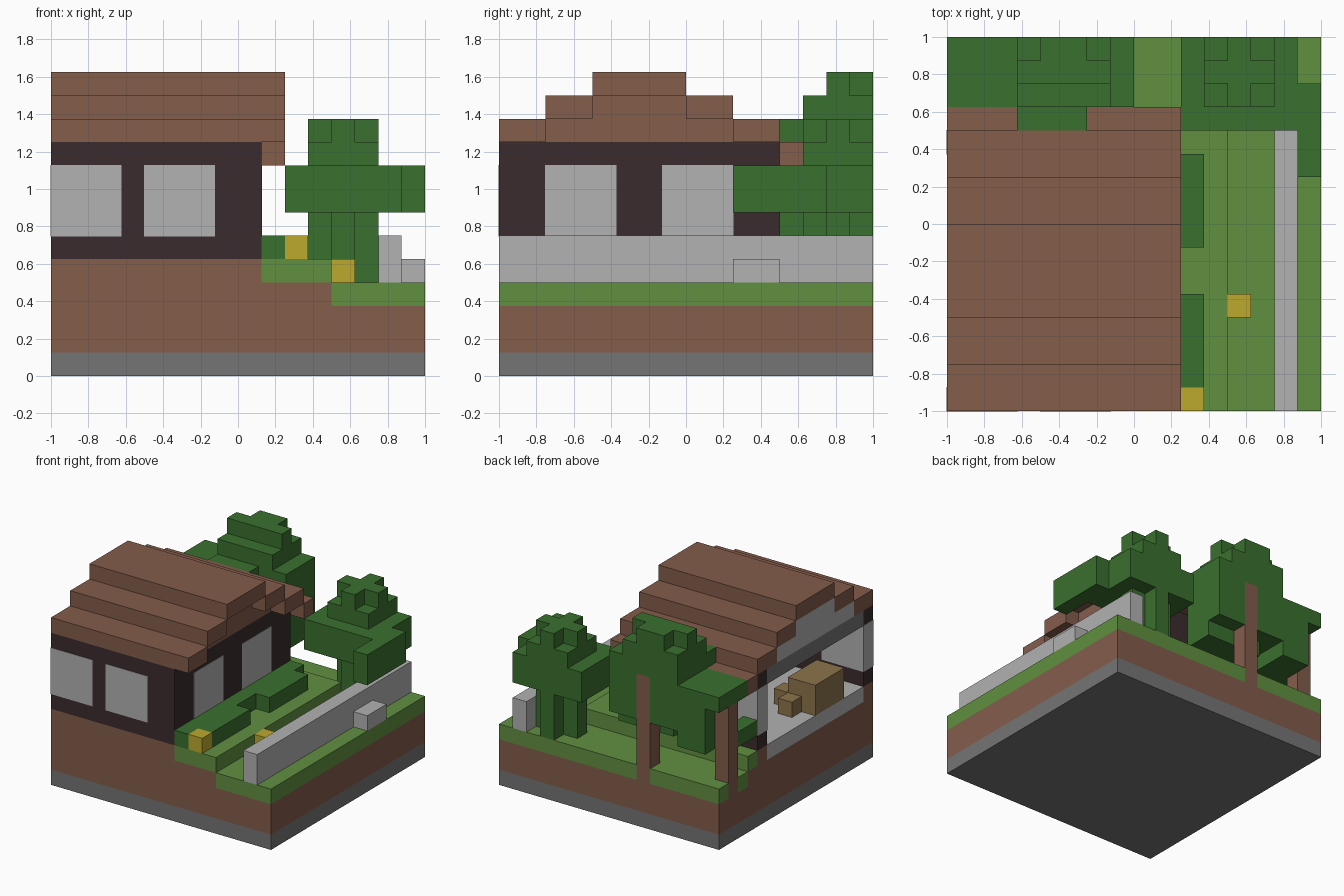
import bpy, bmesh
from itertools import product
from mathutils import Vector

cube = bpy.data.objects.get("Cube")
if cube:
    bpy.data.objects.remove(cube, do_unlink=True)

U = 0.125  # edge of one block


def material(name, hex_code):
    rgb = [int(hex_code[i:i + 2], 16) / 255 for i in (0, 2, 4)]
    col = [c / 12.92 if c < 0.04 else ((c + 0.055) / 1.055) ** 2.4 for c in rgb] + [1]
    m = bpy.data.materials.new(name)
    m.use_nodes = True
    m.diffuse_color = col
    m.node_tree.nodes["Principled BSDF"].inputs["Base Color"].default_value = col
    return m


stone = material("dark_stone", "757575")
pale = material("pale_stone", "b2b2b2")
brown = material("brown", "835d4b")
grass_green = material("grass_green", "619041")
leaf = material("leaf_green", "3a702e")
dark = material("dark_timber", "3b2b2d")
yellow = material("flower_yellow", "bcaa2e")
tan = material("tan_wood", "8c744c")


def box(x0, x1, y0, y1, z0, z1):
    """Set of unit blocks filling a box."""
    return set(product(range(x0, x1), range(y0, y1), range(z0, z1)))


def link(name, bm, mat):
    mesh = bpy.data.meshes.new(name)
    bm.to_mesh(mesh)
    bm.free()
    mesh.materials.append(mat)
    ob = bpy.data.objects.new(name, mesh)
    bpy.context.collection.objects.link(ob)
    return ob


def build(name, blocks, mat):
    """Outer skin of a set of blocks, with flat areas merged."""
    bm = bmesh.new()
    for b in blocks:
        for axis, side in product(range(3), (0, 1)):
            near = list(b)
            near[axis] += 2 * side - 1
            if tuple(near) in blocks:
                continue
            a, c = (axis + 1) % 3, (axis + 2) % 3
            ring = []
            for i, j in ((0, 0), (1, 0), (1, 1), (0, 1)):
                p = list(b)
                p[axis] += side
                p[a] += i
                p[c] += j
                ring.append(bm.verts.new(Vector(p) * U - Vector((1, 1, 0))))
            bm.faces.new(ring if side else ring[::-1])
    bmesh.ops.remove_doubles(bm, verts=bm.verts, dist=0.001)
    bmesh.ops.dissolve_limit(bm, angle_limit=0.02, verts=bm.verts, edges=bm.edges)
    return link(name, bm, mat)


def pane(name, x0, x1, y0, y1):
    """Window pane passing through a wall, just proud of it."""
    bm = bmesh.new()
    bmesh.ops.create_cube(bm, size=1)
    for v in bm.verts:
        lo, hi = Vector((x0, y0, 6)), Vector((x1, y1, 9))
        t = v.co + Vector((0.5, 0.5, 0.5))
        p = Vector([lo[i] + (hi[i] - lo[i]) * t[i] for i in range(3)])
        v.co = p * U - Vector((1, 1, 0)) + v.co * 0.006
    return link(name, bm, pale)


# Trunks reach down through the turf
trunks = box(5, 6, 15, 16, 3, 10) | box(0, 1, 14, 15, 3, 9)
build("tree_trunks", trunks, brown)

# Ground layers
build("stone_base", box(0, 16, 0, 16, 0, 1), stone)
floor = box(0, 8, 1, 11, 4, 5)
soil = box(0, 16, 0, 16, 1, 3) | box(0, 12, 0, 13, 3, 4) | box(0, 9, 0, 12, 4, 5)
build("soil", soil - floor, brown)
turf = box(0, 16, 0, 16, 3, 4) - box(0, 12, 0, 13, 3, 4)
turf |= box(0, 12, 0, 13, 4, 5) - box(0, 9, 0, 12, 4, 5)
build("turf", turf - trunks, grass_green)

# House shell, open on one side
build("house_floor", floor, pale)
build("house_walls", box(0, 9, 0, 12, 5, 10) - box(0, 8, 1, 11, 5, 10), dark)
for wall, y in (("front", 0), ("back", 11)):
    for n, x in enumerate((0, 4)):
        pane(f"{wall}_window_{n + 1}", x, x + 3, y, y + 1)
for n, y in enumerate((2, 7)):
    pane(f"side_window_{n + 1}", 8, 9, y, y + 3)
build("ceiling", box(0, 8, 1, 11, 9, 10), stone)

# Attic and stepped roof
attic = box(0, 9, 2, 10, 10, 11) | box(0, 9, 4, 8, 11, 12)
gable = {b for b in attic if b[0] == 8}
build("attic", attic - gable, pale)
build("gable", gable, brown)
roof = set()
for y0, y1, z in ((0, 2, 10), (2, 4, 11), (4, 8, 12), (8, 10, 11), (10, 12, 10), (12, 13, 9)):
    roof |= box(0, 10, y0, y1, z, z + 1)
build("roof", roof, brown)

# Furniture
build("cabinet", box(0, 2, 3, 6, 5, 7), tan)
build("stools", box(1, 2, 6, 7, 5, 6) | box(2, 3, 5, 6, 5, 6), tan)

# Garden wall, hedge and flowers
build("garden_wall", box(14, 15, 0, 16, 4, 6) | box(15, 16, 10, 12, 4, 5), pale)
hedge = box(9, 10, 0, 12, 5, 6) | box(10, 11, 1, 5, 5, 6) | box(10, 11, 7, 11, 5, 6)
build("hedge", hedge, leaf)
build("flower_near_house", box(10, 11, 0, 1, 5, 6), yellow)
build("flower_on_lawn", box(12, 13, 4, 5, 4, 5), yellow)


def cross(z0, z1):
    return box(12, 13, 13, 16, z0, z1) | box(11, 14, 14, 15, z0, z1)


# Garden tree
tree = cross(4, 7) | box(10, 16, 12, 16, 7, 9) | box(15, 16, 10, 12, 7, 9)
tree -= box(15, 16, 14, 16, 7, 9)
tree |= box(11, 14, 13, 16, 9, 10) | cross(10, 11)
build("garden_tree", tree, leaf)

# Tall crown and low bush behind the house
crown = box(3, 8, 13, 16, 7, 11) | box(4, 8, 13, 15, 6, 7) | box(3, 6, 12, 13, 10, 11)
crown |= box(3, 7, 13, 16, 11, 12) | box(4, 6, 14, 16, 12, 13) | box(3, 7, 14, 15, 12, 13)
build("tall_tree_crown", crown - trunks - box(5, 6, 15, 16, 6, 10), leaf)
bush = box(1, 3, 13, 16, 6, 10) | box(0, 1, 13, 16, 9, 10) | box(0, 1, 12, 14, 6, 7)
build("small_tree_crown", bush - trunks, leaf)
